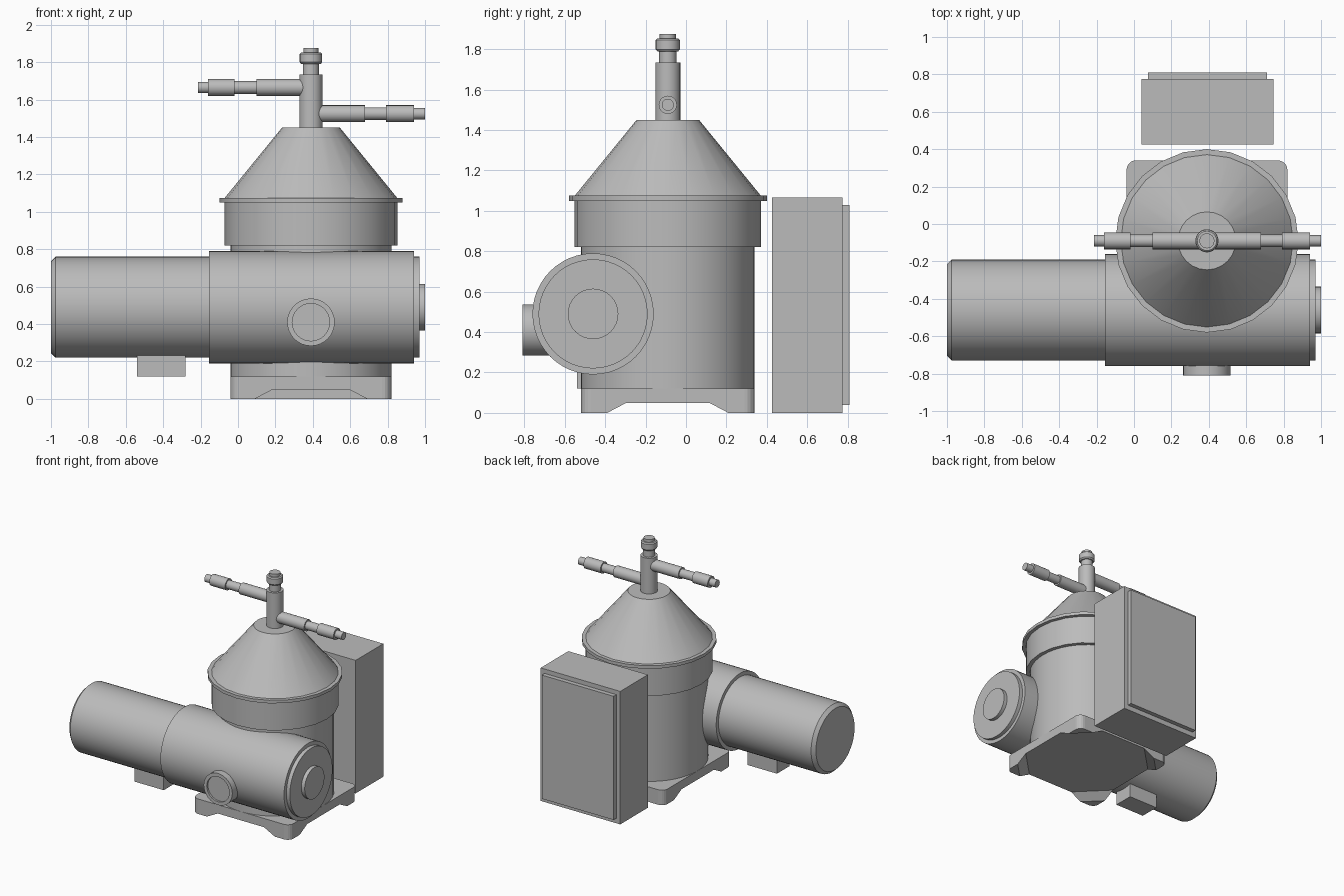
import bpy, bmesh, math
from mathutils import Matrix, Vector

if "Cube" in bpy.data.objects:
    bpy.data.objects.remove(bpy.data.objects["Cube"])

grey = bpy.data.materials.new("machine grey")
grey.diffuse_color = (0.5, 0.5, 0.5, 1)
grey.use_nodes = True
grey.node_tree.nodes["Principled BSDF"].inputs["Base Color"].default_value = grey.diffuse_color

CX, CY = 0.39, -0.09          # drum axis
MY, MZ = -0.46, 0.49          # motor axis
AXES = {"z": Matrix.Identity(4),
        "x": Matrix.Rotation(math.pi / 2, 4, "Y"),
        "-y": Matrix.Rotation(math.pi / 2, 4, "X")}


def finish(name, bm, smooth=False):
    bmesh.ops.recalc_face_normals(bm, faces=bm.faces)
    me = bpy.data.meshes.new(name)
    bm.to_mesh(me)
    bm.free()
    me.materials.append(grey)
    ob = bpy.data.objects.new(name, me)
    bpy.context.collection.objects.link(ob)
    if smooth:
        bpy.ops.object.select_all(action="DESELECT")
        bpy.context.view_layer.objects.active = ob
        ob.select_set(True)
        bpy.ops.object.shade_smooth_by_angle(angle=math.radians(32))
    return ob


def lathe(name, profile, origin, axis="z", seg=32):
    """Closed solid of revolution from (radius, distance along axis) pairs."""
    bm = bmesh.new()
    rings = [[bm.verts.new((r * math.cos(2 * math.pi * i / seg),
                            r * math.sin(2 * math.pi * i / seg), h))
              for i in range(seg)] for r, h in profile]
    for a, b in zip(rings, rings[1:]):
        for i in range(seg):
            j = (i + 1) % seg
            bm.faces.new((a[i], a[j], b[j], b[i]))
    bm.faces.new(rings[0])
    bm.faces.new(rings[-1])
    bm.transform(Matrix.Translation(origin) @ AXES[axis])
    return finish(name, bm, True)


def box(name, x0, x1, y0, y1, z0, z1):
    bm = bmesh.new()
    bmesh.ops.create_cube(bm, size=1)
    bm.transform(Matrix.Translation(((x0 + x1) / 2, (y0 + y1) / 2, (z0 + z1) / 2))
                 @ Matrix.Diagonal((x1 - x0, y1 - y0, z1 - z0, 1)))
    return finish(name, bm)


def corner(r=0.05, half=0.43, n=5):
    """Rounded corner of the base outline, in the +x +y quadrant."""
    c = half - r
    return [(c + r * math.cos(a), c + r * math.sin(a))
            for a in (math.pi / 2 * i / n for i in range(n + 1))]


# base plate with rounded corners
bm = bmesh.new()
rim = []
for k in range(4):
    rot = Matrix.Rotation(k * math.pi / 2, 2)
    rim += [rot @ Vector(p) for p in corner()]
plate = bm.faces.new([bm.verts.new((CX + p.x, CY + p.y, 0.05)) for p in rim])
ext = bmesh.ops.extrude_face_region(bm, geom=[plate])
bmesh.ops.translate(bm, vec=(0, 0, 0.07),
                    verts=[v for v in ext["geom"] if isinstance(v, bmesh.types.BMVert)])
if not any(f.normal.z < -0.9 for f in bm.faces) and len(bm.faces) == len(rim) + 1:
    bm.faces.new([v for v in bm.verts if v.co.z < 0.06][:len(rim)])
finish("base_plate", bm)

# four tapered corner feet
for sx, sy, label in ((1, 1, "back_right"), (-1, 1, "back_left"),
                      (1, -1, "front_right"), (-1, -1, "front_left")):
    bm = bmesh.new()
    for inner, z in ((0.30, 0.0), (0.205, 0.05)):
        for x, y in [(0.43, inner)] + corner() + [(inner, 0.43)]:
            bm.verts.new((CX + sx * x, CY + sy * y, z))
    bmesh.ops.convex_hull(bm, input=bm.verts)
    bmesh.ops.dissolve_limit(bm, angle_limit=0.01, verts=bm.verts, edges=bm.edges)
    finish("foot_" + label, bm)

# separator drum, collar, flange and conical hood
drum = (CX, CY, 0)
lathe("drum_body", [(0.43, 0.12), (0.43, 0.83)], drum, seg=48)
lathe("drum_collar", [(0.462, 0.82), (0.462, 1.05)], drum, seg=24)
lathe("hood_flange", [(0.49, 1.05), (0.49, 1.075)], drum, seg=24)
lathe("conical_hood", [(0.465, 1.07), (0.155, 1.45)], drum, seg=24)

# central pipe with stepped cap
lathe("centre_pipe", [(0.062, 1.45), (0.062, 1.735), (0.043, 1.735), (0.043, 1.79),
                      (0.052, 1.79), (0.06, 1.80), (0.06, 1.845), (0.052, 1.853),
                      (0.04, 1.853), (0.04, 1.875)], drum, seg=24)

# stepped side pipes: (radius, x)
lathe("left_pipe", [(0.03, -0.215), (0.03, -0.16), (0.045, -0.16), (0.045, -0.02),
                    (0.034, -0.02), (0.034, 0.10), (0.045, 0.10), (0.045, 0.37)],
      (0, CY, 1.665), "x", 20)
lathe("right_pipe", [(0.045, 0.41), (0.045, 0.68), (0.034, 0.68), (0.034, 0.79),
                     (0.045, 0.79), (0.045, 0.94), (0.03, 0.94), (0.03, 1.0)],
      (0, CY, 1.525), "x", 20)

# horizontal drive: motor, gear housing with end cover and boss
drive = (0, MY, MZ)
lathe("motor", [(0.245, -1.0), (0.27, -0.975), (0.27, -0.14)], drive, "x", 48)
lathe("gear_housing", [(0.30, -0.155), (0.30, 0.94)], drive, "x", 48)
lathe("end_cover", [(0.27, 0.93), (0.27, 0.97)], drive, "x", 48)
lathe("end_boss", [(0.125, 0.96), (0.125, 1.0)], drive, "x", 32)
box("motor_foot", -0.54, -0.28, -0.54, -0.38, 0.12, 0.26)

# round inspection port on the front of the housing
lathe("inspection_port", [(0.127, 0.65), (0.127, 0.81), (0.10, 0.81), (0.10, 0.795)],
      (CX, 0, 0.41), "-y", 32)

# control cabinet and its door
box("control_cabinet", 0.04, 0.745, 0.425, 0.775, 0, 1.065)
box("cabinet_door", 0.075, 0.71, 0.77, 0.81, 0.04, 1.03)
